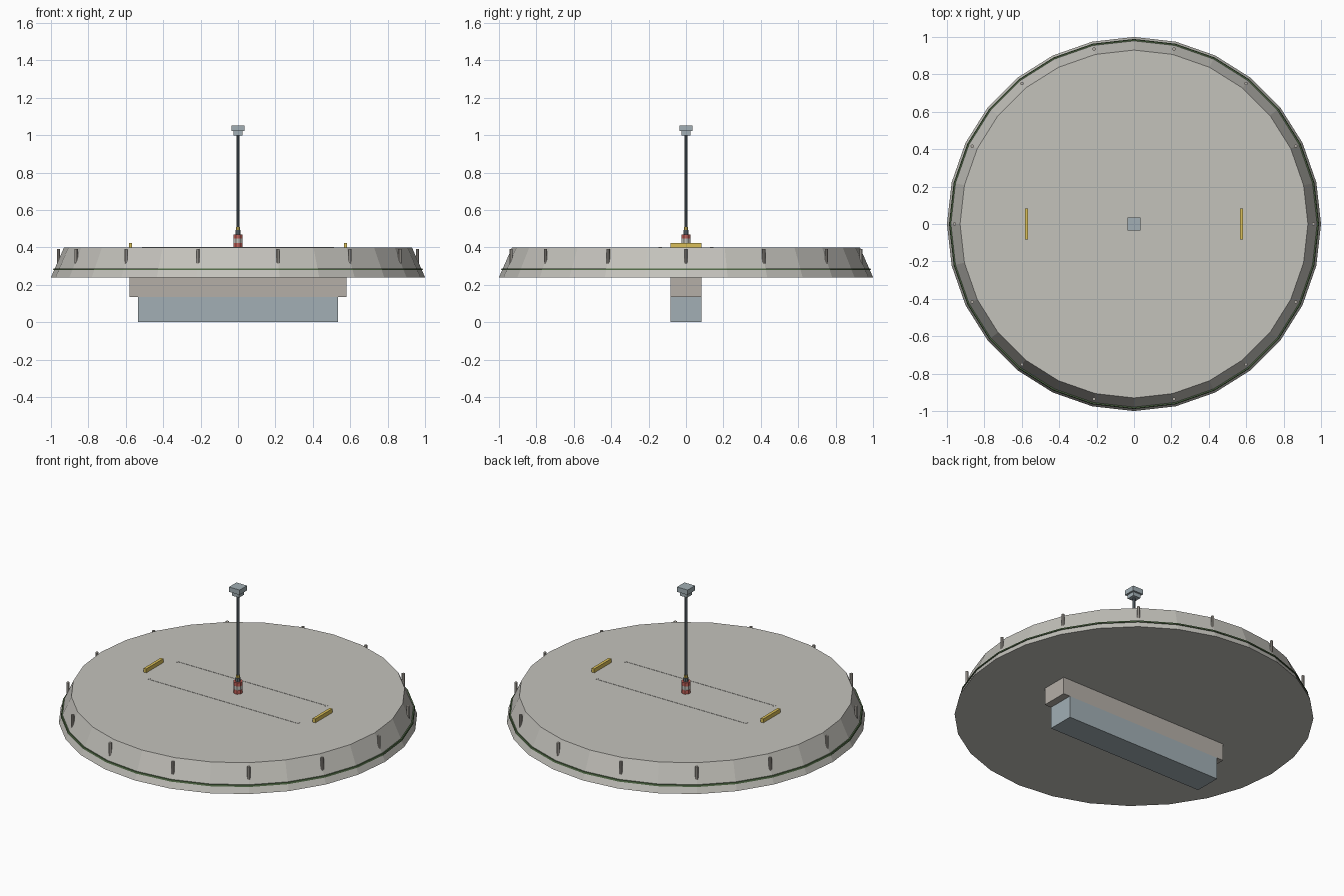
import bpy, math

if "Cube" in bpy.data.objects:
    bpy.data.objects.remove(bpy.data.objects["Cube"])

def mat(name, r, g, b):
    m = bpy.data.materials.new(name)
    m.diffuse_color = (r, g, b, 1)
    m.use_nodes = True
    m.node_tree.nodes["Principled BSDF"].inputs["Base Color"].default_value = m.diffuse_color
    return m

STONE = mat("warm_grey", 0.55, 0.54, 0.50)
TAUPE = mat("taupe", 0.46, 0.43, 0.39)
STEEL = mat("blue_grey", 0.36, 0.43, 0.46)
DARK = mat("dark_steel", 0.12, 0.15, 0.17)
GREEN = mat("green", 0.08, 0.14, 0.06)
YELLOW = mat("yellow", 0.70, 0.52, 0.10)
RED = mat("red", 0.55, 0.12, 0.10)

def mesh(name, verts, faces, m=None):
    me = bpy.data.meshes.new(name)
    me.from_pydata(verts, [], faces)
    ob = bpy.data.objects.new(name, me)
    bpy.context.collection.objects.link(ob)
    if m:
        me.materials.append(m)
    return ob

def box(name, x, y, z, m=None):
    v = [(i, j, k) for k in z for j in y for i in x]
    f = [(0, 2, 3, 1), (4, 5, 7, 6), (0, 1, 5, 4), (2, 6, 7, 3), (0, 4, 6, 2), (1, 3, 7, 5)]
    return mesh(name, v, f, m)

def lathe(name, profile, n, m=None, at=(0, 0), turn=0.0, closed=False):
    """Revolve (radius, z) points from bottom to top; capped unless closed."""
    v, f = [], []
    for r, z in profile:
        for i in range(n):
            a = turn + 2 * math.pi * i / n
            v.append((at[0] + r * math.cos(a), at[1] + r * math.sin(a), z))
    k = len(profile)
    for j in range(k if closed else k - 1):
        p, q = j * n, (j + 1) % k * n
        for i in range(n):
            s = (i + 1) % n
            f.append((p + i, p + s, q + s, q + i))
    if not closed:
        f += [tuple(reversed(range(n))), tuple(range((k - 1) * n, k * n))]
    return mesh(name, v, f, m)

# Tapered round cover, 28 sides
lathe("cover", [(1.0, 0.24), (0.93, 0.40)], 28, STONE)
lathe("seal_band", [(0.970, 0.278), (0.989, 0.278), (0.986, 0.288), (0.966, 0.288)], 28, GREEN, closed=True)

# Upright pegs around the rim
for i in range(14):
    a = 2 * math.pi * i / 14
    lathe(f"rim_peg_{i + 1}", [(0.009, 0.305), (0.009, 0.39)], 8, TAUPE,
          (0.96 * math.cos(a), 0.96 * math.sin(a)), a + math.pi / 8)

# Body below the cover
box("upper_body", (-0.58, 0.58), (-0.082, 0.082), (0.135, 0.245), TAUPE)
box("lower_body", (-0.535, 0.535), (-0.082, 0.082), (0.0, 0.135), STEEL)

# Hatch outlines and handles on the top face
for s, side in ((-1, "front"), (1, "back")):
    box(f"hatch_seam_{side}", (-0.51, 0.51), sorted((s * 0.137, s * 0.146)), (0.39, 0.4015), STONE)
    for e, end in ((-1, "left"), (1, "right")):
        box(f"hatch_hook_{side}_{end}", sorted((e * 0.502, e * 0.512)),
            sorted((s * 0.128, s * 0.146)), (0.39, 0.4012), STONE)
for e, end in ((-1, "left"), (1, "right")):
    box(f"handle_{end}", sorted((e * 0.566, e * 0.584)), (-0.083, 0.083), (0.398, 0.424), YELLOW)

# Mast with banded base and cap
q = math.pi / 8
lathe("mast_base_lower", [(0.027, 0.40), (0.027, 0.424)], 8, RED, turn=q)
lathe("mast_base_band", [(0.026, 0.424), (0.026, 0.448)], 8, STONE, turn=q)
lathe("mast_base_upper", [(0.027, 0.448), (0.027, 0.470)], 8, RED, turn=q)
lathe("mast_collar", [(0.015, 0.47), (0.015, 0.492)], 8, DARK, turn=q)
lathe("mast_ring", [(0.012, 0.492), (0.012, 0.508)], 8, YELLOW, turn=q)
lathe("mast", [(0.010, 0.47), (0.009, 1.01)], 8, DARK, turn=q)
box("cap_neck", (-0.025, 0.025), (-0.025, 0.025), (0.998, 1.022), STEEL)
box("cap", (-0.036, 0.036), (-0.036, 0.036), (1.022, 1.052), STEEL)
